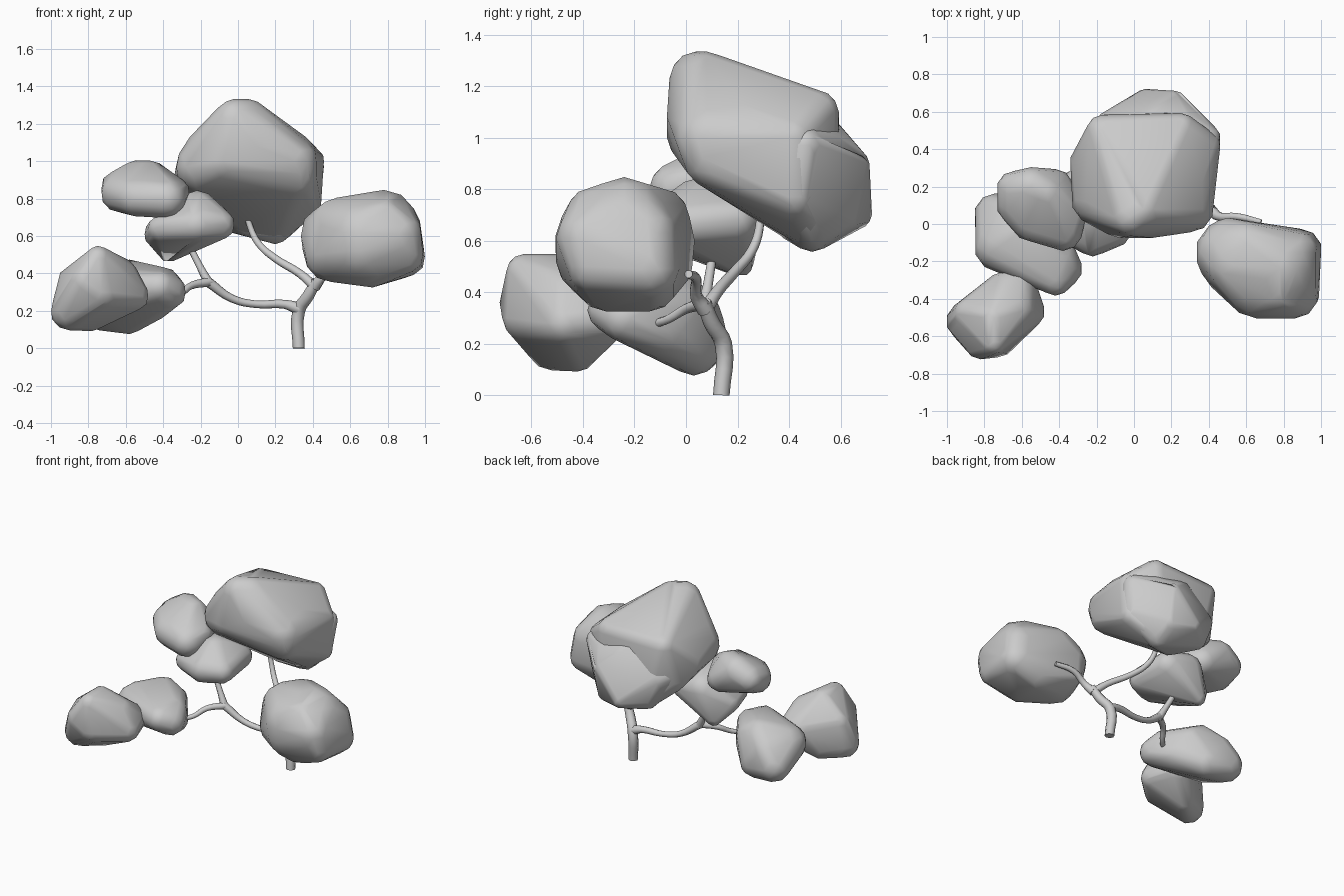
import bpy, bmesh
from mathutils import Matrix


def foliage(name, lumps):
    """Clump of leaves: convex hull wrapped around low-poly balls (x, y, z, radius)."""
    bm = bmesh.new()
    for x, y, z, r in lumps:
        bmesh.ops.create_icosphere(bm, subdivisions=2, radius=r * 1.04,
                                   matrix=Matrix.Translation((x, y, z)))
    bmesh.ops.delete(bm, geom=bm.faces[:] + bm.edges[:], context='EDGES_FACES')
    loose = bmesh.ops.convex_hull(bm, input=bm.verts[:])
    junk = {v for key in ('geom_interior', 'geom_unused') for v in loose[key]
            if isinstance(v, bmesh.types.BMVert)}
    bmesh.ops.delete(bm, geom=list(junk), context='VERTS')
    bmesh.ops.remove_doubles(bm, verts=bm.verts[:], dist=0.03)
    bmesh.ops.recalc_face_normals(bm, faces=bm.faces[:])
    for f in bm.faces:
        f.smooth = True
    me = bpy.data.meshes.new(name)
    bm.to_mesh(me)
    bm.free()
    bpy.context.collection.objects.link(bpy.data.objects.new(name, me))


def limb(name, path):
    """Tapered round branch through points (x, y, z, radius)."""
    cu = bpy.data.curves.new(name, 'CURVE')
    cu.dimensions = '3D'
    cu.bevel_depth = 1
    cu.bevel_resolution = 2
    cu.resolution_u = 4
    cu.use_fill_caps = True
    sp = cu.splines.new('BEZIER')
    sp.bezier_points.add(len(path) - 1)
    for p, (x, y, z, r) in zip(sp.bezier_points, path):
        p.co = (x, y, z)
        p.radius = r
        p.handle_left_type = p.handle_right_type = 'AUTO'
    bpy.context.collection.objects.link(bpy.data.objects.new(name, cu))


# trunk and branches
limb("trunk", [(.325, .137, 0, .032), (.325, .145, .2, .034), (.375, .1, .28, .032),
               (.42, .07, .36, .028)])
limb("right_branch", [(.41, .075, .33, .032), (.455, .04, .385, .024),
                      (.55, .04, .45, .02), (.68, .01, .47, .016)])
limb("top_branch", [(.41, .075, .33, .028), (.33, .12, .40, .023), (.2, .19, .48, .021),
                    (.11, .255, .56, .019), (.065, .285, .65, .017), (.035, .285, .77, .014)])
limb("left_branch", [(.33, .14, .21, .034), (.25, .14, .235, .024), (.1, .12, .235, .02),
                     (-.03, .1, .265, .021), (-.16, .07, .355, .027)])
limb("upper_left_branch", [(-.155, .07, .345, .027), (-.2, .085, .43, .02),
                           (-.25, .1, .53, .018), (-.3, .11, .65, .016), (-.42, .11, .8, .014)])
limb("lower_left_branch", [(-.15, .07, .355, .025), (-.25, -.0, .335, .02),
                           (-.31, -.08, .29, .017), (-.45, -.2, .27, .016),
                           (-.65, -.35, .26, .013)])

# leaf clumps
foliage("crown_foliage", [
    (-.02, .04, 1.23, .10), (.05, .08, 1.23, .10), (-.16, .12, 1.07, .11), (-.2, .13, .97, .13),
    (.3, .08, 1.0, .12), (.31, .1, .92, .11), (-.08, .03, 1.0, .10), (.1, .03, 1.08, .10),
    (.31, .22, 1.04, .10), (-.17, .5, 1.09, .08), (.25, .51, 1.10, .08), (.39, .42, 1.0, .07),
    (.2, .49, .66, .09), (.37, .42, .77, .075), (.05, .41, .69, .08), (-.26, .33, .93, .08),
    (-.07, .52, .71, .07), (-.2, .42, .83, .08)])
foliage("crown_back_foliage", [
    (.06, .67, .70, .05), (.22, .66, .9, .05), (.39, .46, .97, .07), (.37, .43, .78, .07),
    (.2, .49, .65, .09), (.05, .42, .68, .08), (-.13, .52, .85, .08), (-.25, .34, .92, .08),
    (.06, .53, 1.02, .07), (.28, .53, .97, .07), (-.07, .54, .70, .07), (.2, .6, .7, .07)])
foliage("right_foliage", [
    (.50, -.15, .6, .165), (.78, -.24, .67, .17), (.89, -.14, .49, .11), (.87, -.15, .63, .11),
    (.86, -.38, .61, .12), (.89, -.36, .5, .10), (.72, -.14, .44, .11), (.72, -.31, .45, .12),
    (.5, -.06, .60, .09), (.5, -.06, .49, .08), (.5, -.22, .5, .14), (.53, -.22, .66, .14),
    (.66, -.34, .62, .16), (.66, -.37, .52, .13), (.6, -.1, .69, .11), (.78, -.37, .71, .09)])
foliage("far_left_foliage", [
    (-.9, -.52, .2, .10), (-.82, -.64, .36, .08), (-.75, -.63, .48, .065),
    (-.75, -.5, .48, .065), (-.56, -.47, .28, .08), (-.62, -.32, .29, .09),
    (-.78, -.42, .17, .075), (-.88, -.48, .36, .08), (-.73, -.62, .3, .09),
    (-.7, -.35, .32, .09), (-.63, -.46, .39, .09)])
foliage("lower_left_foliage", [
    (-.37, -.24, .3, .09), (-.74, .05, .21, .11), (-.58, .03, .18, .10), (-.58, -.02, .37, .10),
    (-.42, -.3, .33, .08), (-.45, -.1, .25, .10), (-.72, -.12, .3, .13), (-.4, -.17, .34, .09),
    (-.67, .04, .3, .10), (-.5, -.02, .34, .09)])
foliage("middle_foliage", [
    (-.43, .12, .61, .07), (-.22, .05, .73, .11), (-.37, .21, .51, .05), (-.1, -.04, .66, .08),
    (-.22, -.08, .66, .09), (-.28, .2, .7, .10), (-.13, .19, .68, .09), (-.41, .0, .64, .07)])
foliage("upper_left_foliage", [
    (-.63, .1, .83, .10), (-.55, .2, .9, .10), (-.47, .16, .91, .09), (-.38, -.04, .8, .10),
    (-.34, .05, .83, .08), (-.42, .2, .81, .09), (-.55, .01, .81, .10), (-.64, .19, .86, .09)])
